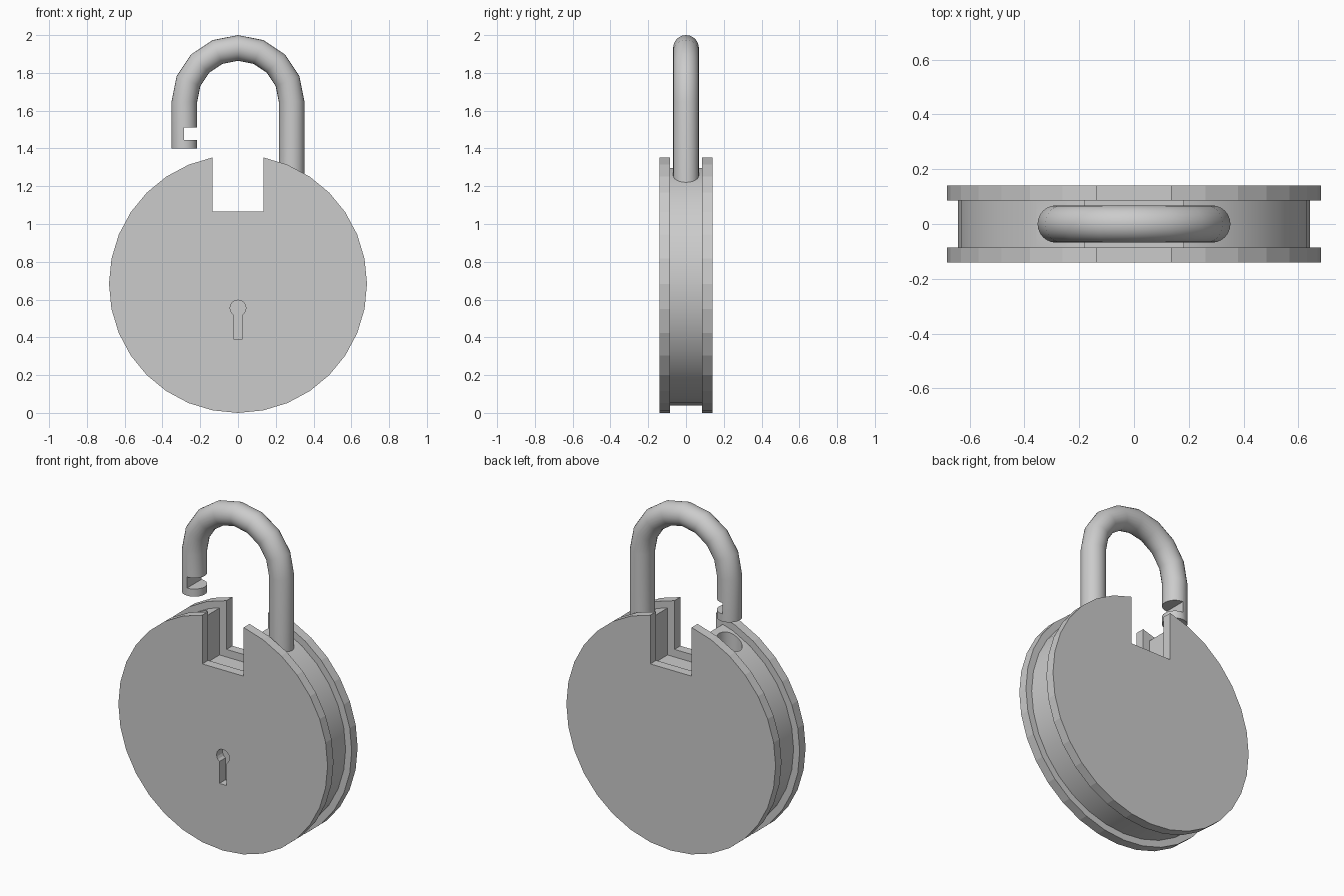
import bpy, bmesh
from math import sin, cos, pi
from mathutils import Vector

if "Cube" in bpy.data.objects:
    bpy.data.objects.remove(bpy.data.objects["Cube"])

R, CZ = 0.683, 0.683          # disc radius and centre height
LEG, TUBE, ARCH = 0.284, 0.068, 1.648


def finish(name, bm, angle=None):
    bmesh.ops.recalc_face_normals(bm, faces=bm.faces)
    me = bpy.data.meshes.new(name)
    bm.to_mesh(me)
    bm.free()
    ob = bpy.data.objects.new(name, me)
    bpy.context.collection.objects.link(ob)
    return ob


def prism(name, outline, y0, y1):
    """Extrude an (x, z) outline from y0 to y1."""
    bm = bmesh.new()
    face = bm.faces.new([bm.verts.new((x, y0, z)) for x, z in outline])
    ext = bmesh.ops.extrude_face_region(bm, geom=[face])['geom']
    verts = [g for g in ext if isinstance(g, bmesh.types.BMVert)]
    bmesh.ops.translate(bm, verts=verts, vec=(0, y1 - y0, 0))
    return finish(name, bm)


def sweep(name, rings):
    """Tube from (centre, radial direction) pairs lying in the xz plane."""
    n = 24
    bm = bmesh.new()
    loops = []
    for c, d in rings:
        loops.append([bm.verts.new(c + d * (TUBE * cos(2 * pi * i / n))
                      + Vector((0, TUBE * sin(2 * pi * i / n), 0))) for i in range(n)])
    for a, b in zip(loops, loops[1:]):
        for i in range(n):
            j = (i + 1) % n
            bm.faces.new((a[i], a[j], b[j], b[i]))
    bm.faces.new(loops[0])
    bm.faces.new(loops[-1])
    return finish(name, bm)


def circle(r, n=32, cz=CZ):
    return [(r * sin(2 * pi * i / n), cz + r * cos(2 * pi * i / n)) for i in range(n)]


def box(x0, x1, z0, z1):
    return [(x0, z0), (x1, z0), (x1, z1), (x0, z1)]


def cut(ob, *cutters):
    for c in cutters:
        c.hide_render = True
        m = ob.modifiers.new("cut", 'BOOLEAN')
        m.operation, m.solver, m.object = 'DIFFERENCE', 'EXACT', c
    dg = bpy.context.evaluated_depsgraph_get()
    me = bpy.data.meshes.new_from_object(ob.evaluated_get(dg))
    ob.modifiers.clear()
    ob.data = me
    for c in cutters:
        bpy.data.objects.remove(c)


def smooth(ob, angle):
    bpy.ops.object.select_all(action='DESELECT')
    ob.select_set(True)
    bpy.context.view_layer.objects.active = ob
    bpy.ops.object.shade_smooth_by_angle(angle=angle)


# Front and back plates with the square notch
plates = []
for name, y0, y1 in (("front_plate", -0.14, -0.085), ("back_plate", 0.085, 0.14)):
    plate = prism(name, circle(R), y0, y1)
    cut(plate, prism("notch_cutter", box(-0.135, 0.135, 1.065, 1.6), -0.3, 0.3))
    plates.append(plate)

# Keyhole recess: round top running into a slot
arc = [(0.042 * sin(a), 0.555 + 0.042 * cos(a))
       for a in [(-0.82 + 1.64 * i / 14) * pi for i in range(15)]]
keyhole = arc + [(0.023, 0.39), (-0.023, 0.39)]
cut(plates[0], prism("keyhole_cutter", keyhole, -0.2, -0.04))

# Narrower core with a wider notch and a socket for the free shackle end
core = prism("core", circle(0.643), -0.085, 0.085)
side = Vector((1, 0, 0))
socket = sweep("socket_cutter", [(Vector((-LEG, 0, z)), side) for z in (0.95, 1.5)])
cut(core, prism("core_notch_cutter", box(-0.18, 0.18, 1.02, 1.6), -0.3, 0.3), socket)
smooth(core, 0.4)

# Shackle: long right leg, arch, short left leg
rings = [(Vector((LEG, 0, 0.98)), side)]
for i in range(9):
    a = pi * i / 8
    d = Vector((cos(a), 0, sin(a)))
    rings.append((Vector((0, 0, ARCH)) + d * LEG, d))
rings.append((Vector((-LEG, 0, 1.40)), -side))
shackle = sweep("shackle", rings)
cut(shackle, prism("latch_cutter", box(-0.285, -0.18, 1.445, 1.51), -0.2, 0.2))
smooth(shackle, 0.6)
